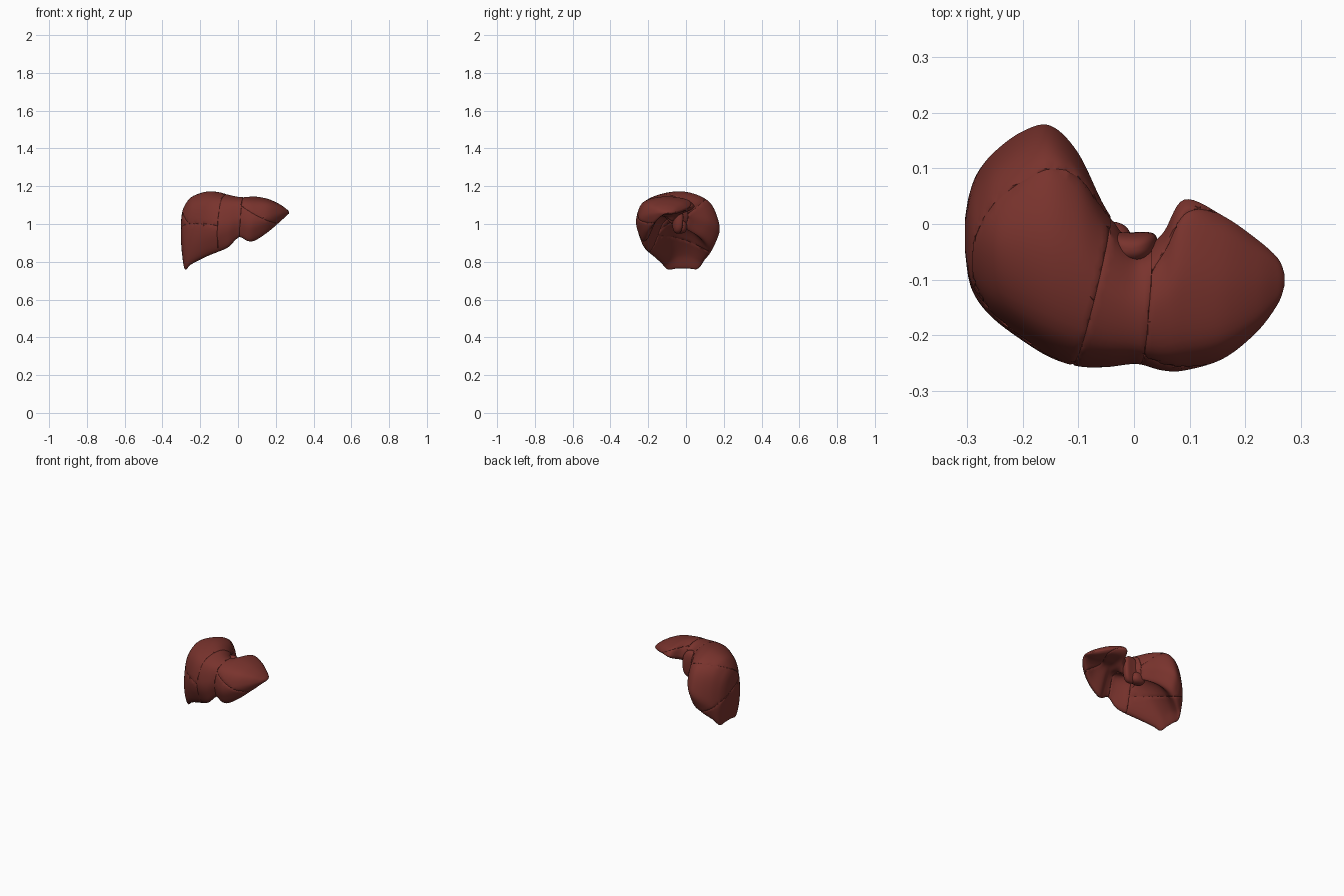
import bpy, bmesh, math
from mathutils import Vector

if "Cube" in bpy.data.objects:
    bpy.data.objects.remove(bpy.data.objects["Cube"])

mat = bpy.data.materials.new("liver_red")
mat.diffuse_color = (0.19, 0.033, 0.026, 1)
mat.use_nodes = True
mat.node_tree.nodes["Principled BSDF"].inputs["Base Color"].default_value = mat.diffuse_color

# Stations: x, front y, back y, top z, front margin z, back margin z, hollow z
ST = [
    (-.303, -.05, .01, 1.00, .93, .93, .93),
    (-.296, -.10, .05, 1.06, .85, .85, .84),
    (-.281, -.135, .09, 1.10, .765, .765, .765),
    (-.25, -.17, .128, 1.14, .785, .80, .83),
    (-.20, -.207, .164, 1.163, .812, .84, .90),
    (-.15, -.237, .174, 1.173, .835, .88, .96),
    (-.10, -.253, .125, 1.168, .855, .93, 1.00),
    (-.05, -.255, .025, 1.155, .88, .98, 1.03),
    (.005, -.25, -.045, 1.143, .93, 1.00, 1.04),
    (.05, -.261, -.02, 1.143, .912, 1.04, 1.045),
    (.09, -.261, .042, 1.145, .915, 1.065, 1.06),
    (.16, -.24, .013, 1.132, .96, 1.065, 1.06),
    (.22, -.193, -.028, 1.105, 1.01, 1.055, 1.05),
    (.258, -.143, -.062, 1.078, 1.045, 1.055, 1.053),
    (.27, -.11, -.09, 1.065, 1.055, 1.058, 1.057),
]


def spline(p, t, closed=False):
    n = len(p)
    i = min(int(t), n - 1 if closed else n - 2)
    f = t - i
    g = (lambda k: p[k % n]) if closed else (lambda k: p[max(0, min(n - 1, k))])
    a, b, c, d = g(i - 1), g(i), g(i + 1), g(i + 2)
    return [.5 * (2 * q + (r - o) * f + (2 * o - 5 * q + 4 * r - s) * f * f
                  + (3 * q - o - 3 * r + s) * f ** 3) for o, q, r, s in zip(a, b, c, d)]


def section(s):
    x, yf, yb, zt, zf, zb, zv = s
    w, hf, hb = yb - yf, zt - zf, zt - zb
    pts = [(yf + .17 * w, zf), (yf + .03 * w, zf + .22 * hf), (yf, zf + .52 * hf),
           (yf + .13 * w, zt - .13 * hf), (yf + .5 * w, zt),
           (yf + .86 * w, zt - .17 * hb), (yb, zb + .42 * hb), (yb - .03 * w, zb + .18 * hb),
           (yb - .14 * w, zb), (yf + .64 * w, zv), (yf + .40 * w, zv - .1 * (zv - zf))]
    m = 66
    return [Vector((x, *spline(pts, i * len(pts) / m, True))) for i in range(m)]


def loft():
    bm = bmesh.new()
    n = 98
    rings = [[bm.verts.new(p) for p in section(spline(ST, i * (len(ST) - 1) / n))]
             for i in range(n + 1)]
    for a, b in zip(rings, rings[1:]):
        for j in range(len(a)):
            k = (j + 1) % len(a)
            bm.faces.new((a[j], a[k], b[k], b[j]))
    bm.faces.new(rings[0])
    bm.faces.new(rings[-1])
    bmesh.ops.recalc_face_normals(bm, faces=bm.faces)
    return bm


def finish(name, bm):
    me = bpy.data.meshes.new(name)
    bm.to_mesh(me)
    bm.free()
    ob = bpy.data.objects.new(name, me)
    bpy.context.collection.objects.link(ob)
    me.materials.append(mat)
    bpy.ops.object.select_all(action='DESELECT')
    ob.select_set(True)
    bpy.context.view_layer.objects.active = ob
    bpy.ops.object.shade_smooth_by_angle(angle=math.radians(45))


def plane(a, b, c):
    a, b, c = Vector(a), Vector(b), Vector(c)
    return a, (b - a).cross(c - a).normalized()


# Planes that divide the segments
FISSURE = plane((.027, -.15, 1.14), (.012, -.253, 1.03), (.004, -.25, .92))
MIDDLE = plane((-.055, -.07, 1.15), (-.105, -.25, 1.05), (-.115, -.245, .86))
LOWER = plane((-.30, -.04, .965), (-.115, -.25, .99), (-.24, .13, .87))
REAR = plane((-.285, -.07, 1.06), (-.13, .10, 1.13), (-.07, .075, 1.10))
LEFT = plane((.02, -.255, 1.09), (.20, -.215, 1.0), (.14, .0, 1.09))


def segment(name, cuts):
    # each cut: plane and a point on the side that is kept
    bm = loft()
    for (co, no), keep in cuts:
        if (Vector(keep) - co).dot(no) > 0:
            no = -no
        bmesh.ops.bisect_plane(bm, geom=bm.verts[:] + bm.edges[:] + bm.faces[:],
                               plane_co=co, plane_no=no, clear_outer=True)
        # close the cut and bevel its rim slightly inward for a visible seam
        rim = [e for e in bm.edges if e.is_boundary]
        vs = {v for e in rim for v in e.verts}
        bm.normal_update()
        for v, d in [(v, v.normal.copy()) for v in vs]:
            v.co -= d * .0025
        bmesh.ops.holes_fill(bm, edges=rim, sides=0)
    bmesh.ops.triangulate(bm, faces=[f for f in bm.faces if len(f.verts) > 4])
    bmesh.ops.recalc_face_normals(bm, faces=bm.faces)
    finish(name, bm)


R, L = (-.3, 0, 1), (.25, -.1, 1.06)
up, down = (-.15, -.1, 1.3), (-.15, -.1, .6)
segment("right_upper_front_segment", [(MIDDLE, R), (LOWER, up), (REAR, (-.15, -.2, 1.17))])
segment("right_upper_rear_segment", [(MIDDLE, R), (LOWER, up), (REAR, (-.15, .17, 1.0))])
segment("right_lower_segment", [(MIDDLE, R), (LOWER, down)])
segment("middle_segment", [(MIDDLE, L), (FISSURE, R)])
segment("left_upper_segment", [(FISSURE, L), (LEFT, (.1, -.1, 1.4))])
segment("left_lower_segment", [(FISSURE, L), (LEFT, (.1, -.1, .7))])


def lump(name, loc, size, bend=0):
    bm = bmesh.new()
    bmesh.ops.create_uvsphere(bm, u_segments=32, v_segments=20, radius=1)
    for v in bm.verts:
        x, y, z = v.co
        x, y, z = [math.copysign(abs(q) ** .8, q) for q in (x, y, z)]
        v.co = Vector((x * size[0], y * size[1] + bend * x * x, z * size[2])) + Vector(loc)
    finish(name, bm)


# Caudate lobe between the two lobes, and the tissue under it
lump("caudate_lobe", (-.005, -.045, 1.035), (.047, .03, .085), .012)
lump("caudate_process", (-.05, -.03, .985), (.045, .035, .035))
